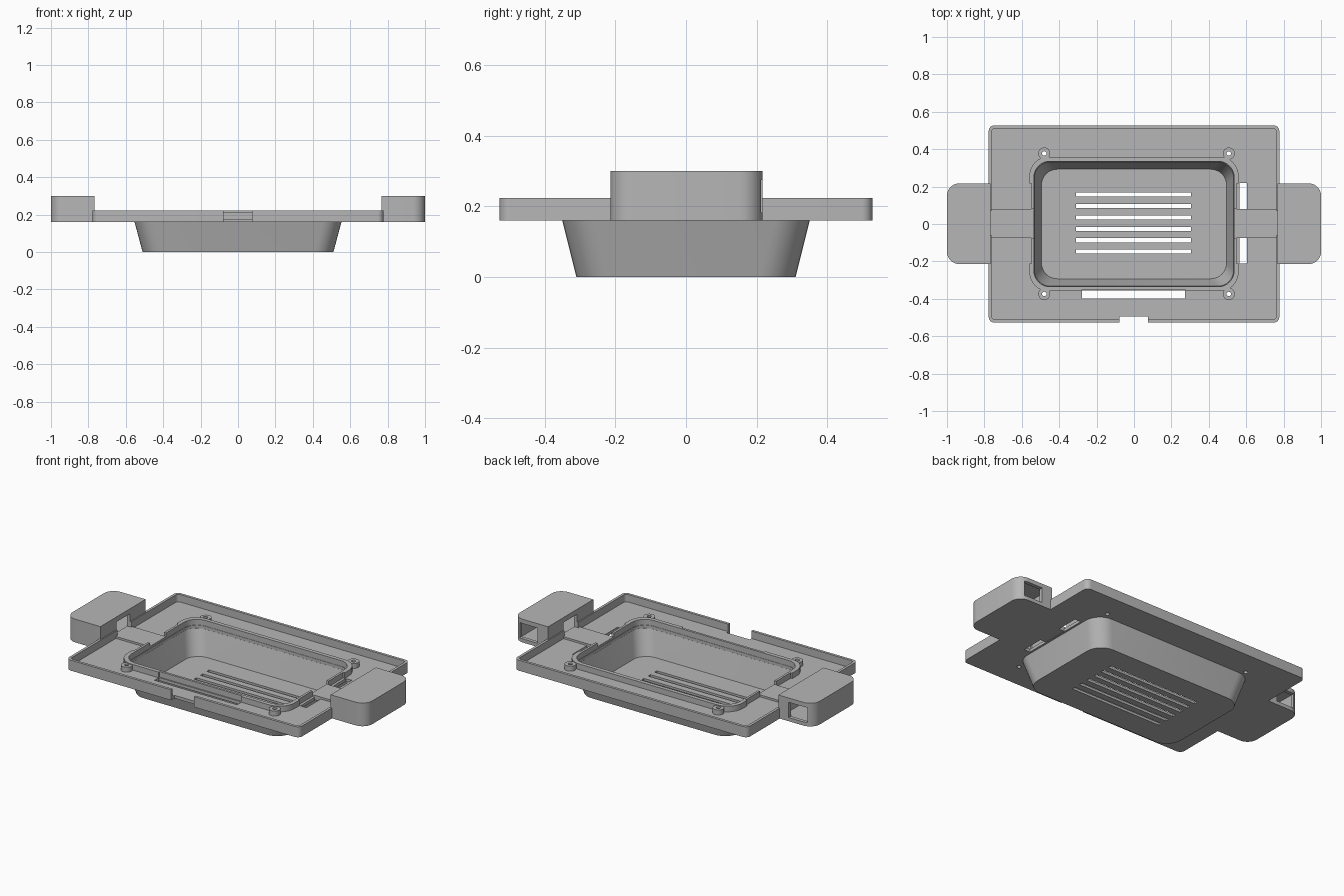
import bpy, bmesh, math

cube = bpy.data.objects.get("Cube")
if cube:
    bpy.data.objects.remove(cube, do_unlink=True)

grey = bpy.data.materials.new("plain grey")
grey.use_nodes = True
grey.diffuse_color = (0.47, 0.47, 0.47, 1)
grey.node_tree.nodes["Principled BSDF"].inputs["Base Color"].default_value = grey.diffuse_color


def outline(x0, x1, y0, y1, radii):
    """Rounded rectangle; radii run from the +x+y corner anticlockwise."""
    pts = []
    corners = [(x1, y1, -1, -1), (x0, y1, 1, -1), (x0, y0, 1, 1), (x1, y0, -1, 1)]
    for k, (x, y, sx, sy) in enumerate(corners):
        r = radii[k]
        steps = 8 if r else 0
        for i in range(steps + 1):
            a = math.pi / 2 * (k + i / max(steps, 1))
            pts.append((x + sx * r + r * math.cos(a), y + sy * r + r * math.sin(a)))
    return pts


def loft(name, low, z0, high, z1):
    """Closed solid between two outlines."""
    bm = bmesh.new()
    a = [bm.verts.new((x, y, z0)) for x, y in low]
    b = [bm.verts.new((x, y, z1)) for x, y in high]
    bm.faces.new(a[::-1])
    bm.faces.new(b)
    n = len(a)
    for i in range(n):
        j = (i + 1) % n
        bm.faces.new((a[i], a[j], b[j], b[i]))
    mesh = bpy.data.meshes.new(name)
    bm.to_mesh(mesh)
    bm.free()
    mesh.materials.append(grey)
    obj = bpy.data.objects.new(name, mesh)
    bpy.context.collection.objects.link(obj)
    return obj


def slab(name, x0, x1, y0, y1, z0, z1, radii=(0, 0, 0, 0)):
    o = outline(x0, x1, y0, y1, radii)
    return loft(name, o, z0, o, z1)


def centred(hx, hy, r):
    return outline(-hx, hx, -hy, hy, [r] * 4)


def disc(name, x, y, r, z0, z1):
    o = [(x + r * math.cos(i * math.tau / 24), y + r * math.sin(i * math.tau / 24))
         for i in range(24)]
    return loft(name, o, z0, o, z1)


def carve(obj, cutters):
    for c in cutters:
        m = obj.modifiers.new("cut", 'BOOLEAN')
        m.operation = 'DIFFERENCE'
        m.solver = 'EXACT'
        m.object = c
        c.hide_render = True
    bpy.context.view_layer.update()
    graph = bpy.context.evaluated_depsgraph_get()
    mesh = bpy.data.meshes.new_from_object(obj.evaluated_get(graph))
    obj.modifiers.clear()
    obj.data = mesh
    for c in cutters:
        bpy.data.objects.remove(c, do_unlink=True)
    return obj


def box(*dims):
    return slab("cutter", *dims)


BASE, FLOOR, RIM, RING, POD, PAD = 0.16, 0.178, 0.223, 0.212, 0.30, 0.19
screws = [(x, y) for x in (-0.48, 0.507) for y in (-0.374, 0.377)]
parts = []

# tapered tub with vent slots
tub = loft("tub", centred(0.51, 0.31, 0.1), 0, centred(0.553, 0.35, 0.1), BASE)
cuts = [loft("cutter", centred(0.495, 0.293, 0.085), 0.015,
             centred(0.533, 0.333, 0.085), BASE + 0.002)]
for i in range(6):
    y = 0.157 - 0.061 * i
    cuts.append(box(-0.31, 0.306, y - 0.011, y + 0.011, -0.1, 0.1))
parts.append(carve(tub, cuts))

# tray plate with a raised rim, openings and a front notch
plate = loft("tray_plate", centred(0.777, 0.527, 0.03), BASE, centred(0.777, 0.527, 0.03), RIM)
pocket = centred(0.761, 0.511, 0.018)
mouth = centred(0.533, 0.333, 0.085)
cuts = [
    loft("cutter", pocket, FLOOR, pocket, 0.4),
    loft("cutter", mouth, 0.1, mouth, 0.4),
    box(-0.078, 0.076, -0.6, -0.495, 0.1, 0.4),
    box(-0.278, 0.273, -0.398, -0.356, 0.1, 0.4),
    box(0.565, 0.605, -0.212, 0.22, 0.1, 0.4),
]
cuts += [box(min(s * 0.74, s * 0.9), max(s * 0.74, s * 0.9), -0.06, 0.07, PAD, 0.4)
         for s in (-1, 1)]
cuts += [disc("cutter", x, y, 0.012, 0.1, 0.4) for x, y in screws]
parts.append(carve(plate, cuts))

# collar around the tub mouth, thinner mid-side and open at the cable channels
outer = centred(0.559, 0.359, 0.1)
ring = loft("collar", outer, FLOOR - 0.008, outer, RING)
inner = centred(0.535, 0.335, 0.085)
cuts = [loft("cutter", inner, 0.1, inner, 0.4),
        box(-0.7, 0.7, -0.076, 0.08, PAD, 0.4)]
for s in (-1, 1):
    cuts.append(box(min(s * 0.549, s * 0.7), max(s * 0.549, s * 0.7), -0.212, 0.217, 0.1, 0.4))
cuts.append(box(-0.278, 0.273, -0.5, -0.349, 0.1, 0.4))
parts.append(carve(ring, cuts))

# screw bosses
for x, y in screws:
    boss = disc("screw_boss", x, y, 0.032, FLOOR - 0.005, RING - 0.004)
    parts.append(carve(boss, [disc("cutter", x, y, 0.012, 0.1, 0.4)]))

# cable pads and hollow side pods
for s, side in ((-1, "right"), (1, "left")):
    def span(a, b):
        return sorted((s * a, s * b))
    parts.append(slab(side + "_cable_pad", *span(0.54, 0.764), -0.076, 0.08, BASE + 0.002, PAD))
    r = 0.065
    radii = (r, 0, 0, r) if s > 0 else (0, r, r, 0)
    pod = slab(side + "_pod", *span(0.768, 1.0), -0.214, 0.217, BASE, POD, radii)
    cuts = [box(*span(0.788, 0.965), -0.19, 0.195, FLOOR, POD - 0.02),
            box(*span(0.7, 0.85), -0.06, 0.07, PAD, 0.27),
            box(*span(0.837, 0.96), 0.15, 0.3, 0.182, 0.274)]
    parts.append(carve(pod, cuts))

# smooth the rounded corners, keep edges crisp
bpy.ops.object.select_all(action='DESELECT')
for p in parts:
    p.select_set(True)
bpy.context.view_layer.objects.active = parts[0]
bpy.ops.object.shade_smooth_by_angle(angle=math.radians(30))
